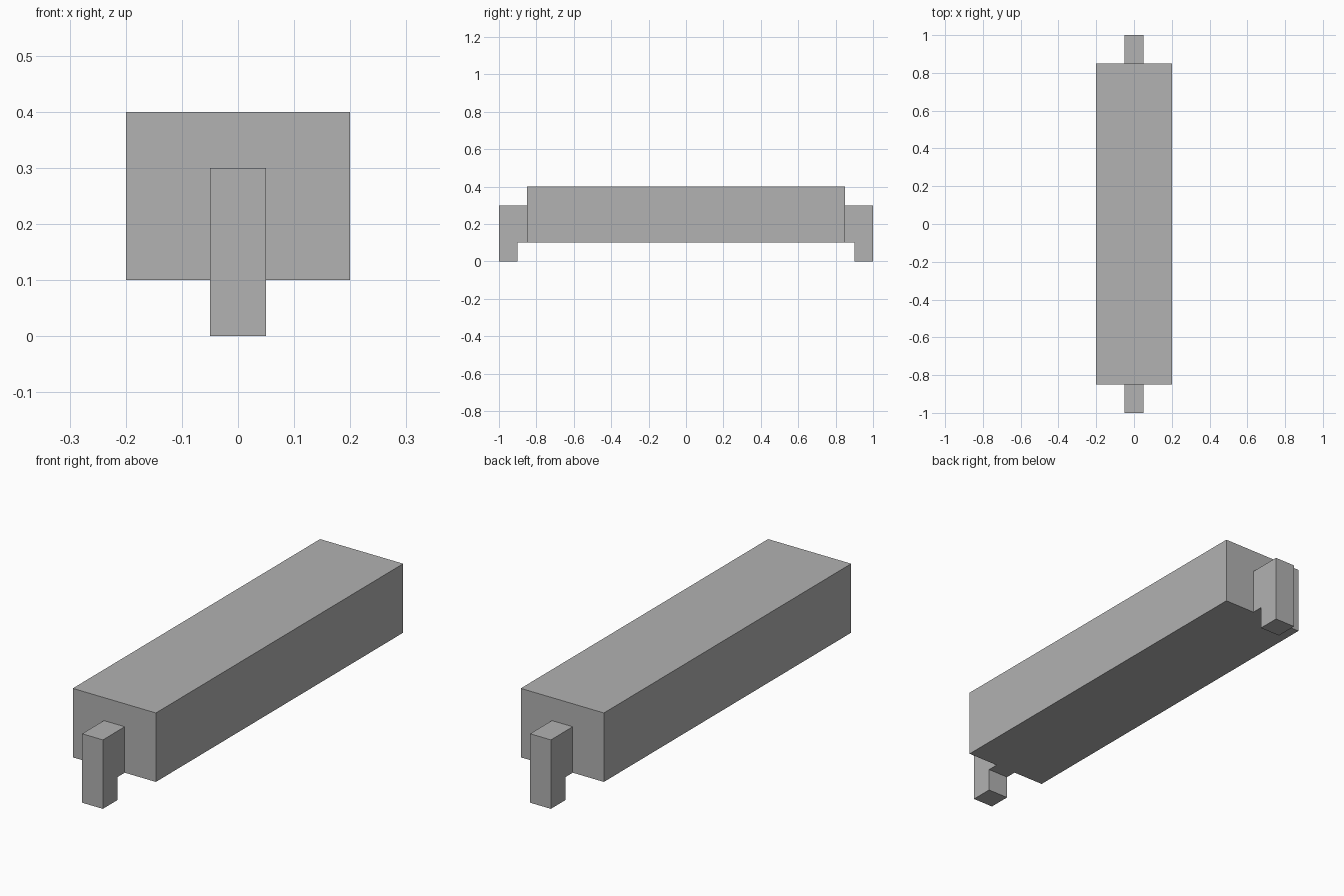
import bpy
import bmesh

cube = bpy.data.objects.get("Cube")
if cube:
    bpy.data.objects.remove(cube, do_unlink=True)

grey = bpy.data.materials.new("plain_grey")
grey.use_nodes = True
colour = (0.445, 0.445, 0.445, 1)
grey.diffuse_color = colour
grey.node_tree.nodes["Principled BSDF"].inputs["Base Color"].default_value = colour


def extrude_profile(name, profile, half_width):
    """Extrude a (y, z) outline symmetrically along x."""
    bm = bmesh.new()
    face = bm.faces.new([bm.verts.new((-half_width, y, z)) for y, z in profile])
    result = bmesh.ops.extrude_face_region(bm, geom=[face])
    moved = [v for v in result["geom"] if isinstance(v, bmesh.types.BMVert)]
    bmesh.ops.translate(bm, verts=moved, vec=(2 * half_width, 0, 0))
    bmesh.ops.recalc_face_normals(bm, faces=bm.faces)
    mesh = bpy.data.meshes.new(name)
    bm.to_mesh(mesh)
    bm.free()
    mesh.materials.append(grey)
    obj = bpy.data.objects.new(name, mesh)
    bpy.context.collection.objects.link(obj)
    return obj


# Long rectangular body
extrude_profile("body", [(-0.85, 0.1), (0.85, 0.1), (0.85, 0.4), (-0.85, 0.4)], 0.2)

# Downturned hook at each end
hook = [(0.85, 0.1), (0.9, 0.1), (0.9, 0), (1, 0), (1, 0.3), (0.85, 0.3)]
for name, side in (("front_hook", -1), ("back_hook", 1)):
    extrude_profile(name, [(side * y, z) for y, z in hook], 0.05)
